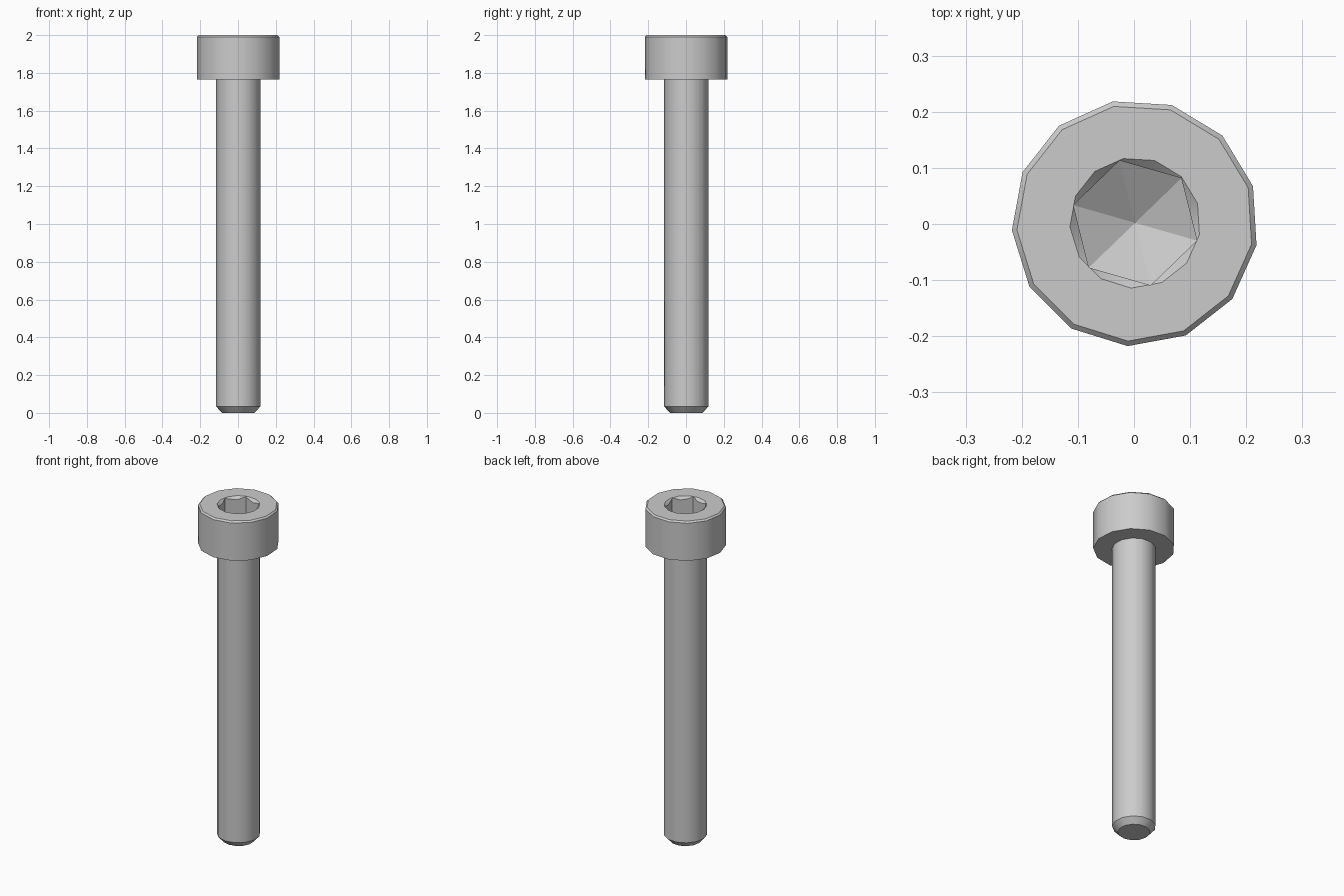
import bpy, bmesh
from math import sin, cos, radians

if "Cube" in bpy.data.objects:
    bpy.data.objects.remove(bpy.data.objects["Cube"], do_unlink=True)

SIDES = 13
PHASE = radians(17.3)
CENTRE = (0.002, 0.002, 0)

steel = bpy.data.materials.new("grey_steel")
steel.use_nodes = True
GREY = (0.6, 0.6, 0.6, 1)
steel.diffuse_color = GREY
steel.node_tree.nodes["Principled BSDF"].inputs["Base Color"].default_value = GREY


def lathe(name, profile, sides=SIDES, phase=PHASE):
    """Closed solid from (radius, z) rings, bottom to top; radius 0 is a point."""
    bm = bmesh.new()
    rings = []
    for r, z in profile:
        count = sides if r > 0 else 1
        angles = [phase + radians(360) * i / sides for i in range(count)]
        rings.append([bm.verts.new((r * cos(a), r * sin(a), z)) for a in angles])
    for low, high in zip(rings, rings[1:]):
        for i in range(sides):
            j = (i + 1) % sides
            corners = [low[i % len(low)], low[j % len(low)],
                       high[j % len(high)], high[i % len(high)]]
            bm.faces.new(list(dict.fromkeys(corners)))
    for ring in (rings[0], rings[-1]):
        if len(ring) > 1:
            bm.faces.new(ring)
    bmesh.ops.recalc_face_normals(bm, faces=bm.faces)
    mesh = bpy.data.meshes.new(name)
    bm.to_mesh(mesh)
    bm.free()
    mesh.materials.append(steel)
    obj = bpy.data.objects.new(name, mesh)
    obj.location = CENTRE
    bpy.context.collection.objects.link(obj)
    return obj


# Shank with chamfered tip, and cylindrical head with chamfered rim
screw = lathe("socket_head_screw", [
    (0.087, 0), (0.118, 0.034), (0.118, 1.766),
    (0.22, 1.766), (0.22, 1.991), (0.211, 2)])

# Hexagonal socket with a conical floor, and a countersink around its mouth
hex_cutter = lathe("hex_socket_cutter", [(0, 1.824), (0.1145, 1.89), (0.1145, 2.05)],
                   sides=6, phase=radians(44))
mouth_cutter = lathe("socket_mouth_cutter", [(0, 1.883), (0.1165, 2), (0.1165, 2.05)])

bpy.context.view_layer.objects.active = screw
for cutter in (hex_cutter, mouth_cutter):
    cutter.hide_render = True
    cut = screw.modifiers.new(cutter.name, 'BOOLEAN')
    cut.operation = 'DIFFERENCE'
    cut.solver = 'EXACT'
    cut.object = cutter
    bpy.ops.object.modifier_apply(modifier=cut.name)
    bpy.data.objects.remove(cutter, do_unlink=True)

# Smooth round walls, keep chamfers and socket edges crisp
bpy.ops.object.select_all(action='DESELECT')
screw.select_set(True)
bpy.ops.object.shade_smooth_by_angle(angle=radians(30))
